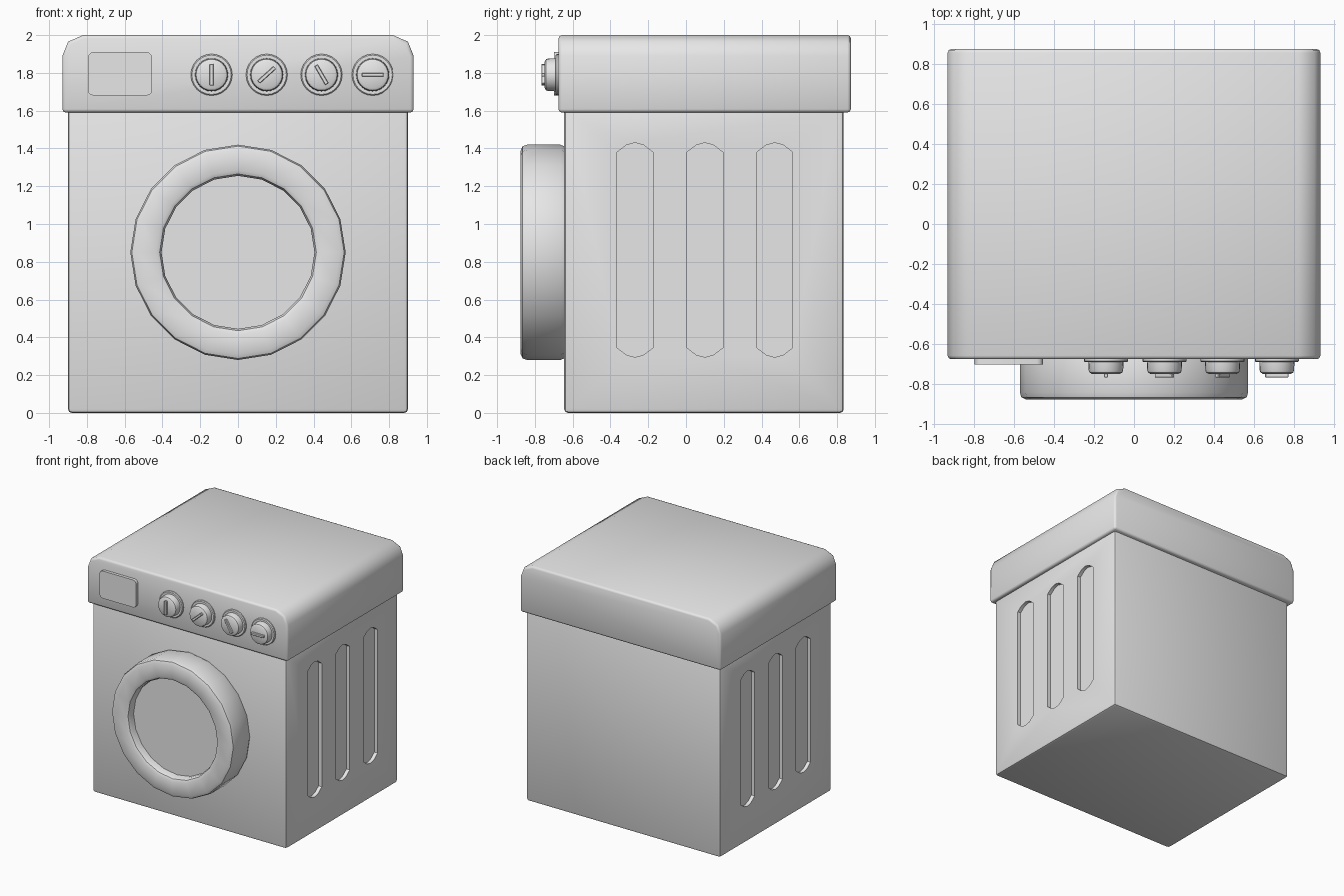
import bpy
import bmesh
from math import sin, cos, pi, radians

default = bpy.data.objects.get("Cube")
if default:
    bpy.data.objects.remove(default, do_unlink=True)

GREY = (0.8, 0.8, 0.8, 1.0)
enamel = bpy.data.materials.new("grey enamel")
enamel.use_nodes = True
enamel.diffuse_color = GREY
enamel.node_tree.nodes["Principled BSDF"].inputs["Base Color"].default_value = GREY


def make_object(name, verts, faces):
    mesh = bpy.data.meshes.new(name)
    mesh.from_pydata(verts, [], faces)
    bm = bmesh.new()
    bm.from_mesh(mesh)
    bmesh.ops.remove_doubles(bm, verts=bm.verts, dist=0.0001)
    bmesh.ops.recalc_face_normals(bm, faces=bm.faces)
    bm.to_mesh(mesh)
    bm.free()
    mesh.materials.append(enamel)
    obj = bpy.data.objects.new(name, mesh)
    bpy.context.collection.objects.link(obj)
    return obj


def select(obj):
    bpy.ops.object.select_all(action="DESELECT")
    obj.select_set(True)
    bpy.context.view_layer.objects.active = obj


def smooth(obj, angle=35):
    select(obj)
    bpy.ops.object.shade_smooth_by_angle(angle=radians(angle))


def bevel(obj, width, segments=2, angle=60):
    mod = obj.modifiers.new("Bevel", "BEVEL")
    mod.width, mod.segments = width, segments
    mod.limit_method, mod.angle_limit = "ANGLE", radians(angle)
    select(obj)
    bpy.ops.object.modifier_apply(modifier=mod.name)


def prism(name, outline, start, end, axis="y"):
    """Extrude a closed outline along x or y."""
    n = len(outline)
    verts = [(u, w, v) if axis == "y" else (w, u, v)
             for w in (start, end) for u, v in outline]
    faces = [tuple(range(n)), tuple(range(n, 2 * n))]
    faces += [(i, (i + 1) % n, (i + 1) % n + n, i + n) for i in range(n)]
    return make_object(name, verts, faces)


def lathe(name, profile, x, z, segments):
    """Turn a (radius, y) profile around an axis running front to back."""
    verts, faces = [], []
    for r, y in profile:
        for i in range(segments):
            a = 2 * pi * i / segments
            verts.append((x + r * cos(a), y, z + r * sin(a)))
    for k in range(len(profile) - 1):
        for i in range(segments):
            a, b = k * segments + i, k * segments + (i + 1) % segments
            faces.append((a, b, b + segments, a + segments))
    obj = make_object(name, verts, faces)
    smooth(obj)
    return obj


def rectangle(x0, x1, z0, z1):
    return [(x0, z0), (x1, z0), (x1, z1), (x0, z1)]


# Cabinet with three recessed slots on each side
cabinet = prism("cabinet", rectangle(-0.9, 0.9, 0, 1.61), -0.645, 0.835)
bevel(cabinet, 0.02)
half = [(0.095, 0.345), (0.095, 1.38), (0.045, 1.418), (0, 1.43)]
slot = half + [(-0.045, 1.418), (-0.095, 1.38), (-0.095, 0.345),
               (-0.045, 0.307), (0, 0.295), (0.045, 0.307)]
for side in (-1, 1):
    for centre in (-0.27, 0.1, 0.47):
        cutter = prism("slot_cutter", [(u + centre, v) for u, v in slot],
                       side * 0.87, side * 1.0, "x")
        cutter.hide_render = True
        mod = cabinet.modifiers.new("Slot", "BOOLEAN")
        mod.operation, mod.solver, mod.object = "DIFFERENCE", "EXACT", cutter
        select(cabinet)
        bpy.ops.object.modifier_apply(modifier=mod.name)
        bpy.data.objects.remove(cutter, do_unlink=True)
smooth(cabinet)

# Top housing with rounded upper shoulders
right = [(0.93, 1.59), (0.93, 1.89), (0.9, 1.965), (0.82, 2.0)]
housing = prism("top_housing", right + [(-x, z) for x, z in reversed(right)],
                -0.675, 0.873)
bevel(housing, 0.018)
smooth(housing, 50)

# Round door: thick rim and recessed pane
lathe("door_rim", [(0.555, -0.63), (0.57, -0.665), (0.57, -0.84),
                   (0.562, -0.865), (0.54, -0.875), (0.435, -0.875),
                   (0.415, -0.865), (0.405, -0.84), (0.405, -0.7)],
      0, 0.85, 20)
lathe("door_pane", [(0.42, -0.64), (0.42, -0.805), (0, -0.805)], 0, 0.85, 20)

# Display panel with rounded corners
display = prism("display_panel", rectangle(-0.795, -0.455, 1.68, 1.91), -0.7, -0.66)
bm = bmesh.new()
bm.from_mesh(display.data)
corners = [e for e in bm.edges if abs(e.verts[0].co.y - e.verts[1].co.y) > 0.01]
bmesh.ops.bevel(bm, geom=corners, offset=0.03, segments=3, profile=0.5, affect="EDGES")
bm.to_mesh(display.data)
bm.free()
smooth(display)

# Control knobs: collar, tapered grip and pointer bar
for i, (x, turn) in enumerate([(-0.14, 0), (0.152, -48), (0.442, 30), (0.713, 90)], 1):
    z = 1.79
    lathe(f"knob_collar_{i}", [(0.11, -0.66), (0.11, -0.684), (0.104, -0.69),
                               (0, -0.69)], x, z, 24)
    lathe(f"knob_grip_{i}", [(0.088, -0.68), (0.086, -0.73), (0.082, -0.741),
                             (0.07, -0.748), (0, -0.748)], x, z, 24)
    c, s = cos(radians(turn)), sin(radians(turn))
    bar = [(x + u * c - v * s, z + u * s + v * c)
           for u, v in rectangle(-0.01, 0.01, -0.058, 0.058)]
    pointer = prism(f"knob_pointer_{i}", bar, -0.766, -0.74)
    bevel(pointer, 0.003, 1)
    smooth(pointer)
